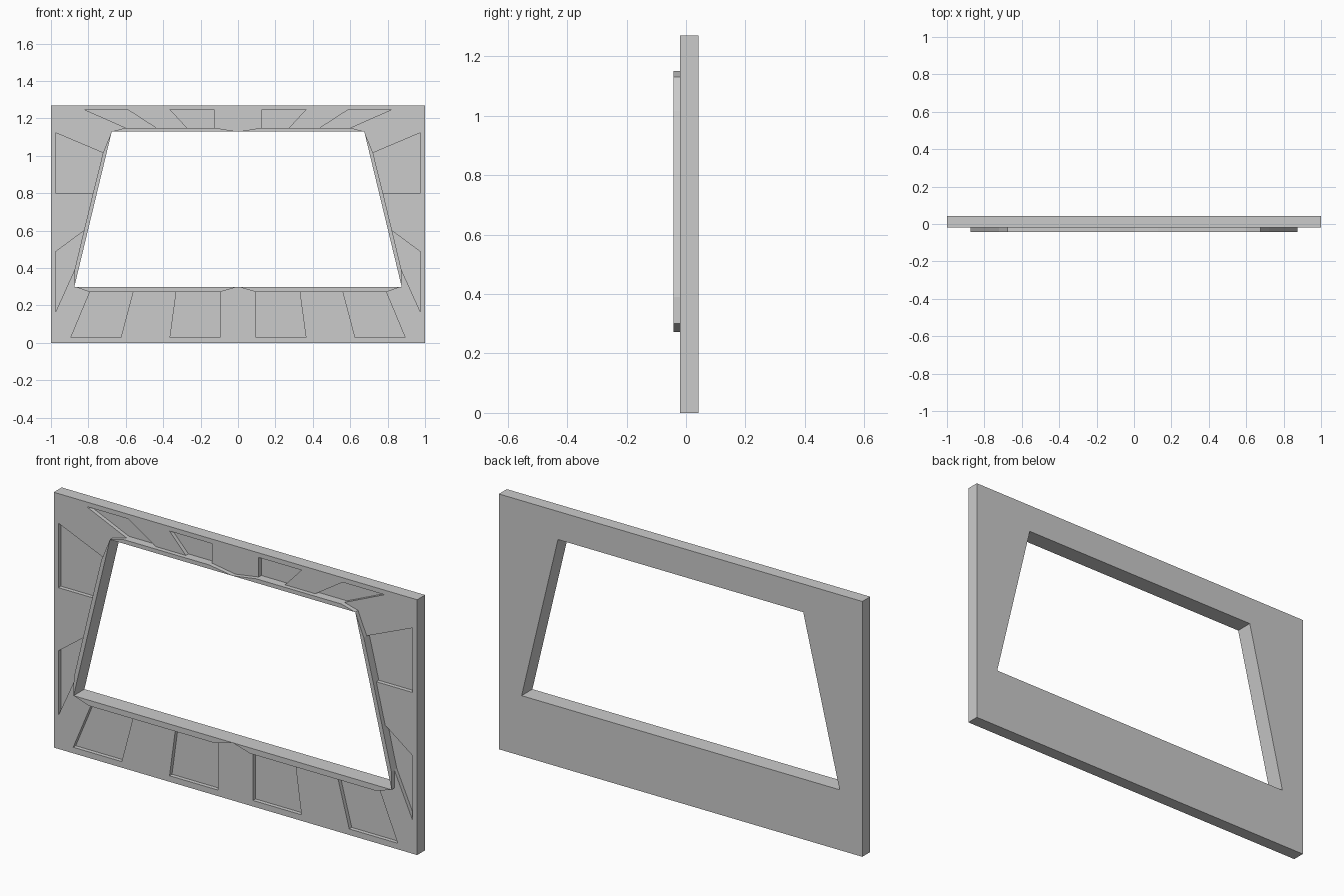
import bpy, bmesh

if "Cube" in bpy.data.objects:
    bpy.data.objects.remove(bpy.data.objects["Cube"])

# Depth layers (front is -y)
RIM, FACE, FLOOR, BACK = -0.0425, -0.02, 0.0, 0.0425
W, H = 1.0, 1.27

# Left half of the opening: top centre, top corner, bottom corner, bottom centre
opening = [(0, 1.13), (-0.675, 1.13), (-0.875, 0.30), (0, 0.30)]

# Two pockets per opening side; first and last point of each lie on the rim
T, B, TO, BO, S = 1.15, 0.272, 1.247, 0.03, -0.975
pockets = [
    [[(-0.128, T), (-0.128, TO), (-0.363, TO), (-0.273, T)],
     [(-0.44, T), (-0.59, TO), (-0.82, TO), (-0.60, T)]],
    [[(-0.722, 1.016), (S, 1.123), (S, 0.802), (-0.775, 0.802)],
     [(-0.824, 0.599), (S, 0.487), (S, 0.166), (-0.874, 0.39)]],
    [[(-0.792, B), (-0.893, BO), (-0.626, BO), (-0.562, B)],
     [(-0.33, B), (-0.363, BO), (-0.096, BO), (-0.096, B)]],
]
outline = [(0, 0), (-W, 0), (-W, H), (0, H)]

bm = bmesh.new()


def flat(points, y):
    bm.faces.new([bm.verts.new((x, y, z)) for x, z in points])


def walls(path, y0, y1):
    """Strip of quads along a path, facing left of the travel direction."""
    for a, b in zip(path, path[1:]):
        bm.faces.new([bm.verts.new((p[0], y, p[1]))
                      for p, y in ((a, y0), (b, y0), (b, y1), (a, y1))])


# Raised rim and sunken pockets along each side of the opening
front_loop = []
for start, end, side in zip(opening, opening[1:], pockets):
    rim = [start] + [p for pocket in side for p in (pocket[0], pocket[3])] + [end]
    flat(rim, RIM)
    walls(rim[::-1], RIM, FACE)
    front_loop.append(start)
    for pocket in side:
        front_loop += pocket
        flat(pocket, FLOOR)
        walls(pocket + pocket[:1], FACE, FLOOR)
front_loop.append(opening[-1])

# Plate front, back, outer edges and opening walls
flat((front_loop + outline)[::-1], FACE)
flat(opening + outline, BACK)
walls(outline, FACE, BACK)
walls(opening, RIM, FACE)
walls(opening, FACE, BACK)
bmesh.ops.remove_doubles(bm, verts=bm.verts, dist=0.0001)

mesh = bpy.data.meshes.new("window_frame_panel")
bm.to_mesh(mesh)
bm.free()
panel = bpy.data.objects.new("window_frame_panel", mesh)
bpy.context.collection.objects.link(panel)

# Right half
mirror = panel.modifiers.new("mirror", 'MIRROR')
mirror.use_axis[0] = True
mirror.use_clip = True
